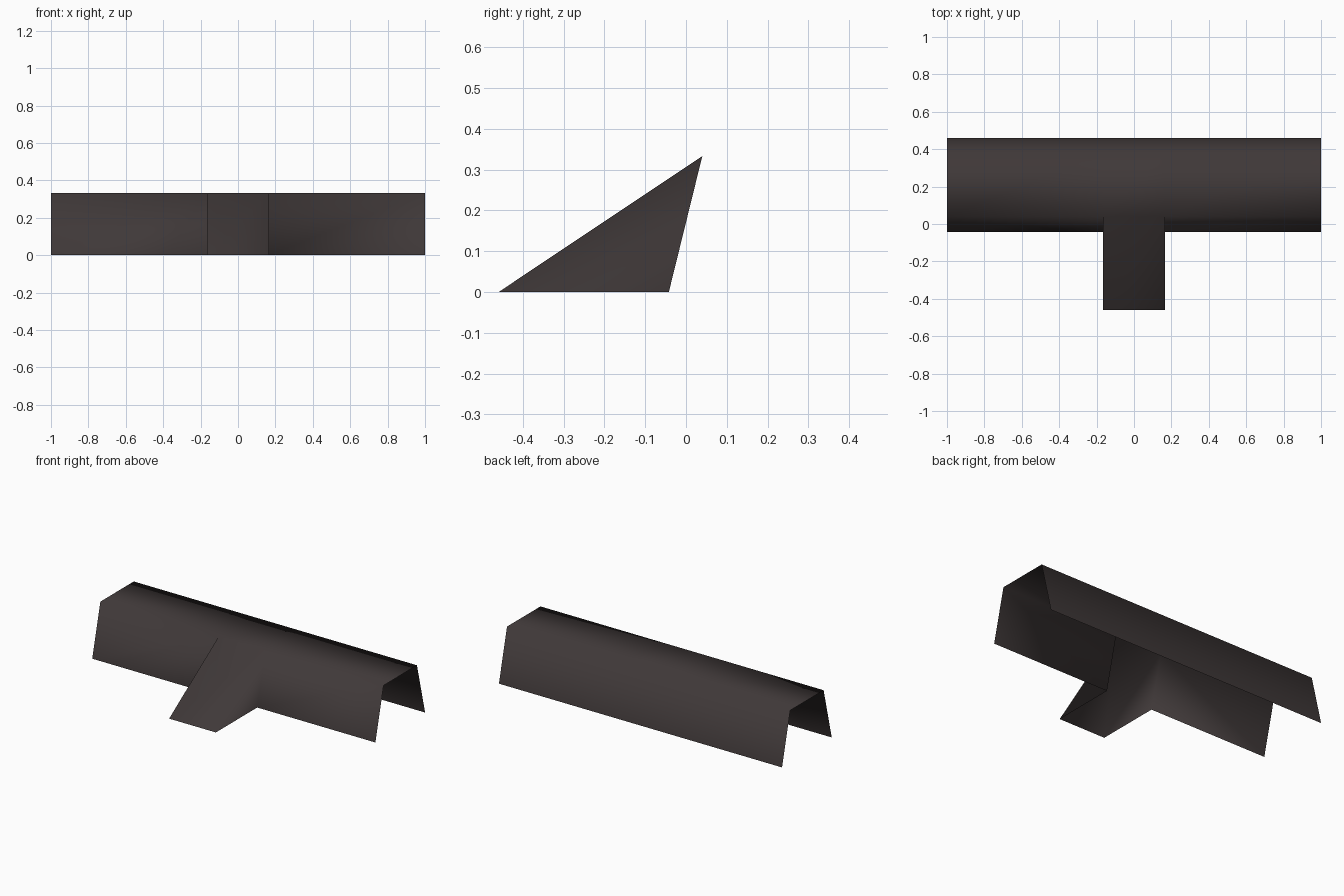
import bpy, bmesh

if "Cube" in bpy.data.objects:
    bpy.data.objects.remove(bpy.data.objects["Cube"])

# single dark brown-grey material
mat = bpy.data.materials.new("dark_brown_grey")
mat.diffuse_color = (0.05, 0.04, 0.04, 1)
mat.use_nodes = True
mat.node_tree.nodes["Principled BSDF"].inputs["Base Color"].default_value = mat.diffuse_color

W, H = 0.165, 0.333          # spur half width, height
PROFILE = [(-0.042, 0), (0.04, H), (0.377, H), (0.459, 0)]  # y, z of open channel
STATIONS = [-1, -W, W, 1]

bm = bmesh.new()

# main channel: thin open shell, with an opening where the spur joins
rings = [[bm.verts.new((x, y, z)) for y, z in PROFILE] for x in STATIONS]
for i in range(3):
    for j in range(3):
        if i == 1 and j == 0:
            continue
        a, b = rings[i], rings[i + 1]
        bm.faces.new((a[j], b[j], b[j + 1], a[j + 1]))

# sloping front spur: ramp and two triangular cheeks
left, right = [bm.verts.new((x, -0.459, 0)) for x in (-W, W)]
bm.faces.new((left, right, rings[2][1], rings[1][1]))
bm.faces.new((rings[1][0], left, rings[1][1]))
bm.faces.new((right, rings[2][0], rings[2][1]))

for f in bm.faces:
    f.smooth = True
mesh = bpy.data.meshes.new("channel_with_spur")
bm.to_mesh(mesh)
bm.free()
mesh.materials.append(mat)
bpy.context.collection.objects.link(bpy.data.objects.new("channel_with_spur", mesh))
